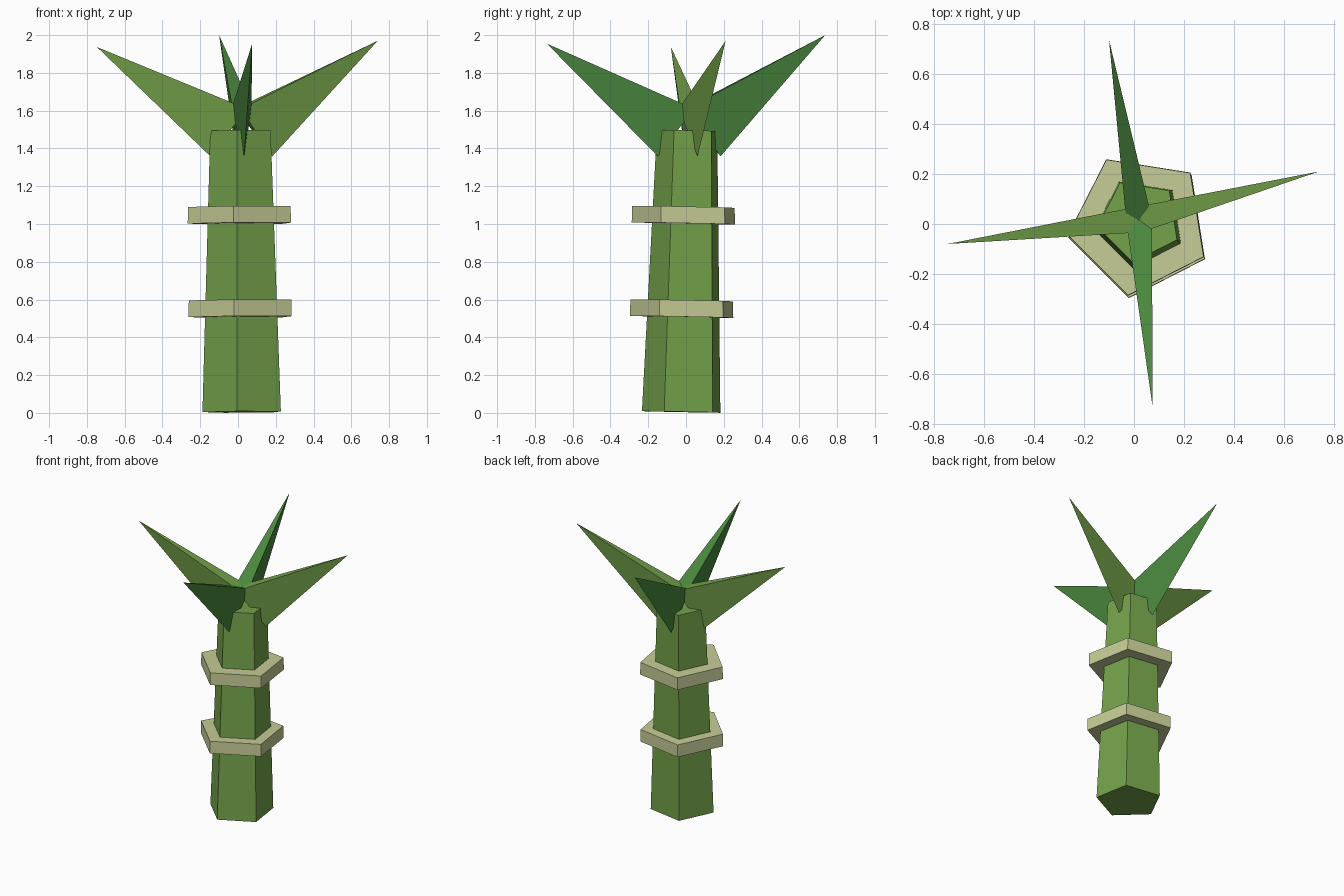
import bpy, bmesh, math
from mathutils import Vector, Matrix

if "Cube" in bpy.data.objects:
    bpy.data.objects.remove(bpy.data.objects["Cube"])


def material(name, rgb):
    m = bpy.data.materials.new(name)
    m.diffuse_color = (*rgb, 1)
    m.use_nodes = True
    m.node_tree.nodes["Principled BSDF"].inputs["Base Color"].default_value = m.diffuse_color
    return m


light_green = material("light green", (0.174, 0.361, 0.069))
deep_green = material("deep green", (0.069, 0.246, 0.048))
straw = material("straw", (0.565, 0.604, 0.305))

# The stem leans slightly; everything stacks along this axis
bottom = Vector((0.03, -0.015, 0.005))
top = Vector((0.021, 0.014, 1.495))
lean = (top - bottom).to_track_quat('Z', 'Y').to_matrix()


def finish(name, bm, mat):
    bmesh.ops.recalc_face_normals(bm, faces=bm.faces)
    mesh = bpy.data.meshes.new(name)
    bm.to_mesh(mesh)
    bm.free()
    mesh.materials.append(mat)
    obj = bpy.data.objects.new(name, mesh)
    bpy.context.collection.objects.link(obj)


def pentagon(bm, center, radius):
    ring = []
    for k in range(5):
        a = math.radians(45 + 72 * k)
        offset = Vector((math.cos(a), math.sin(a), 0)) * radius
        # keep world heading while tilting with the lean
        n = lean.col[2]
        offset.z = -(n.x * offset.x + n.y * offset.y) / n.z
        ring.append(bm.verts.new(center + offset))
    return ring


def prism(name, c0, r0, c1, r1, mat):
    bm = bmesh.new()
    low, high = pentagon(bm, c0, r0), pentagon(bm, c1, r1)
    bm.faces.new(low)
    bm.faces.new(high)
    for i in range(5):
        j = (i + 1) % 5
        bm.faces.new((low[i], low[j], high[j], high[i]))
    finish(name, bm, mat)


def leaf(name, tip, mat):
    # Three-sided spike: wide flat top edge at the crown, keel hugging the stem
    crown = Vector((0.02, 0.018, 0))
    tip = Vector(tip)
    out = Vector((tip.x - crown.x, tip.y - crown.y, 0)).normalized()
    side = Vector((-out.y, out.x, 0))
    bm = bmesh.new()
    shoulder = crown - out * 0.02 + Vector((0, 0, 1.61))
    base = [shoulder + side * 0.053, shoulder - side * 0.053,
            crown + out * 0.167 + Vector((0, 0, 1.358))]
    base = [bm.verts.new(p) for p in base]
    point = bm.verts.new(tip)
    bm.faces.new(base)
    for i in range(3):
        bm.faces.new((base[i], base[(i + 1) % 3], point))
    finish(name, bm, mat)


# Stem
prism("stem", bottom, 0.221, top, 0.17, light_green)

# Joint bands
for name, c in (("lower_band", (0.025, -0.009, 0.552)),
                ("upper_band", (0.021, 0.0, 1.047))):
    half = Vector((0, 0, 0.044))
    prism(name, Vector(c) - half, 0.291, Vector(c) + half, 0.289, straw)

# Crown leaves
leaf("left_leaf", (-0.747, -0.08, 1.937), light_green)
leaf("right_leaf", (0.74, 0.21, 1.97), light_green)
leaf("front_leaf", (0.075, -0.737, 1.955), deep_green)
leaf("back_leaf", (-0.1, 0.737, 2.0), deep_green)
